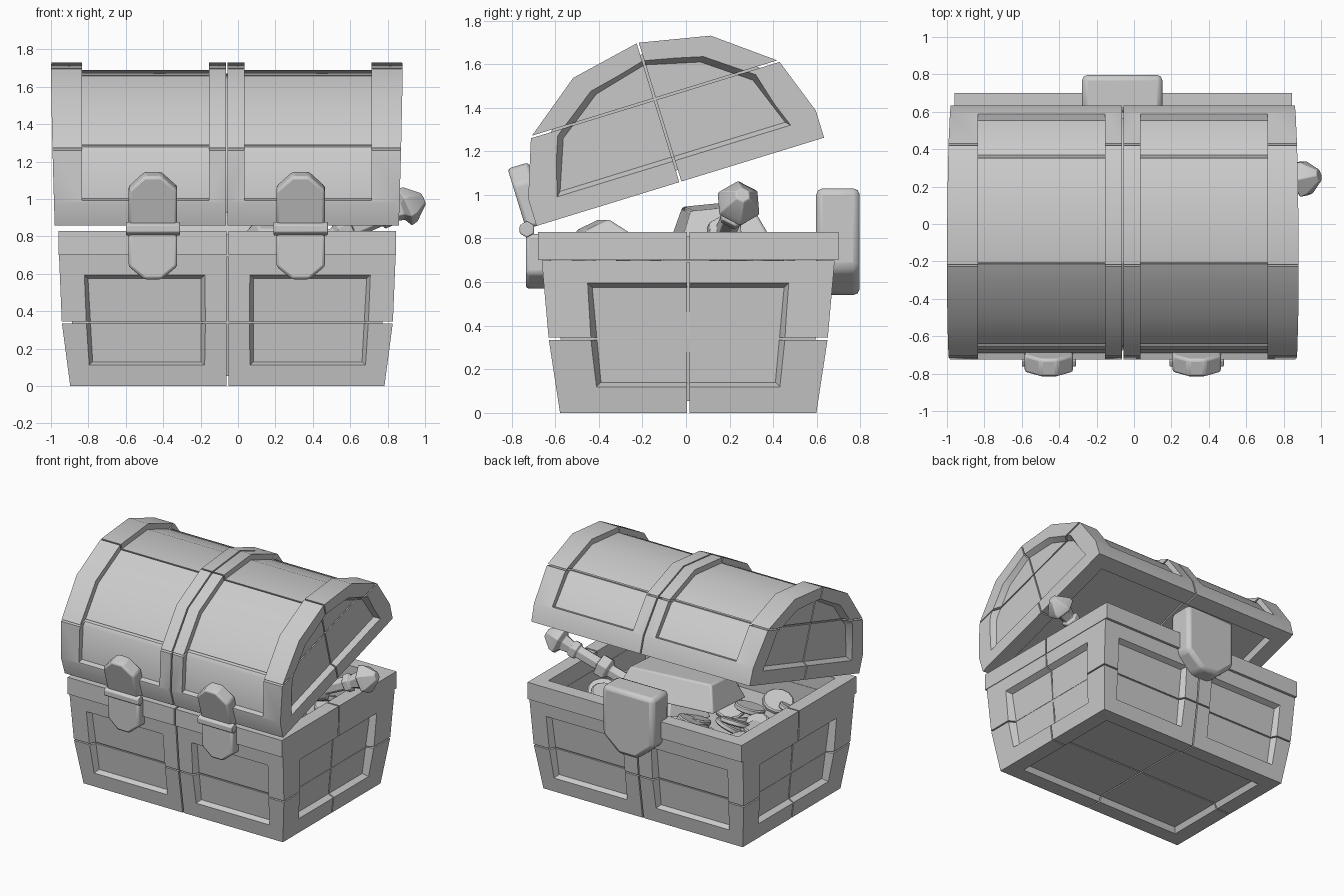
import bpy, bmesh, math, random
from mathutils import Vector

if "Cube" in bpy.data.objects:
    bpy.data.objects.remove(bpy.data.objects["Cube"])
random.seed(4)

grey = bpy.data.materials.new("plain_grey")
grey.use_nodes = True
grey.diffuse_color = (0.6, 0.6, 0.6, 1)
grey.node_tree.nodes["Principled BSDF"].inputs["Base Color"].default_value = (0.6, 0.6, 0.6, 1)


def loft(name, loops):
    """Closed solid through a list of point loops."""
    bm = bmesh.new()
    rings = [[bm.verts.new(p) for p in loop] for loop in loops]
    n = len(rings[0])
    for a, b in zip(rings, rings[1:]):
        for i in range(n):
            j = (i + 1) % n
            bm.faces.new((a[i], a[j], b[j], b[i]))
    bm.faces.new(rings[0])
    bm.faces.new(rings[-1])
    bmesh.ops.recalc_face_normals(bm, faces=bm.faces)
    mesh = bpy.data.meshes.new(name)
    bm.to_mesh(mesh)
    bm.free()
    mesh.materials.append(grey)
    ob = bpy.data.objects.new(name, mesh)
    bpy.context.collection.objects.link(ob)
    return ob


def rect(hx, hy, z):
    return [(-hx, -hy, z), (hx, -hy, z), (hx, hy, z), (-hx, hy, z)]


def box(name, hx, hy, z0, z1):
    return loft(name, [rect(hx, hy, z0), rect(hx, hy, z1)])


def activate(ob):
    bpy.ops.object.select_all(action="DESELECT")
    ob.select_set(True)
    bpy.context.view_layer.objects.active = ob


def cut(ob, cutter, keep=False):
    mod = ob.modifiers.new("cut", "BOOLEAN")
    mod.operation, mod.solver, mod.object = "DIFFERENCE", "EXACT", cutter
    activate(ob)
    bpy.ops.object.modifier_apply(modifier=mod.name)
    if not keep:
        bpy.data.objects.remove(cutter)


def seams(ob, core, slabs):
    """Shallow plank joints: thin slabs that stop at an inner core."""
    for hx, hy, z0, z1 in slabs:
        slab = box("joint_cutter", hx, hy, z0, z1)
        cut(slab, core, keep=True)
        cut(ob, slab)
    bpy.data.objects.remove(core)


def panel(ob, pts, place, depth=0.04):
    """Recess with sloping walls; place(a, b, offset) maps onto a face."""
    ca = (min(p[0] for p in pts) + max(p[0] for p in pts)) / 2
    cb = (min(p[1] for p in pts) + max(p[1] for p in pts)) / 2
    sign = lambda v: (v > 1e-4) - (v < -1e-4)
    loops = [[place(a + sign(a - ca) * g, b + sign(b - cb) * g, off) for a, b in pts]
             for off, g in ((-depth, 0), (0.04, 0.04))]
    cut(ob, loft("panel_cutter", loops))


def finish(ob, loc, rot=0.0, bevel=0.0, angle=30):
    ob.location = loc
    if rot:
        ob.rotation_euler.x = rot
    if bevel:
        mod = ob.modifiers.new("soft_edges", "BEVEL")
        mod.width, mod.segments = bevel, 2
    activate(ob)
    bpy.ops.object.shade_smooth_by_angle(angle=math.radians(angle))


GAP = 0.005
BASE = (-0.057, 0.01, 0)
LID = (-0.06, -0.026, 1.06)
TILT = math.radians(17.07)

# Chest body: tapered box with recessed panels and plank joints
sections = [(0.84, 0.588, 0), (0.885, 0.64, 0.34), (0.9, 0.672, 0.7)]
body = loft("chest_body", [rect(*s) for s in sections])
wide = lambda z: 0.845 + 0.08 * z
deep = lambda z: 0.595 + 0.115 * z
for s in (-1, 1):
    for m in (-1, 1):
        face = [(m * 0.14, 0.13), (m * 0.72, 0.13), (m * 0.745, 0.575), (m * 0.14, 0.575)]
        panel(body, face, lambda a, b, o: (a, s * (deep(b) + o), b))
    side = [(-0.4, 0.14), (0.4, 0.14), (0.44, 0.575), (-0.44, 0.575)]
    panel(body, side, lambda a, b, o: (s * (wide(b) + o), a, b))
floor = [(-0.7, -0.45), (0.7, -0.45), (0.7, 0.45), (-0.7, 0.45)]
panel(body, floor, lambda a, b, o: (a, b, -o))
core = loft("core", [rect(x - 0.055, y - 0.055, max(z, 0.055)) for x, y, z in sections])
seams(body, core, [(GAP, 2, -1, 0.69), (2, GAP, -1, 0.69), (2, 2, 0.335, 0.345)])
cut(body, box("cavity_cutter", 0.8, 0.585, 0.55, 1))
finish(body, BASE)

# Rim around the opening
rim = box("chest_rim", 0.9025, 0.69, 0.702, 0.83)
cut(rim, box("cavity_cutter", 0.8, 0.585, 0.5, 1))
seams(rim, box("core", 0.88, 0.67, 0.6, 0.81), [(GAP, 2, 0.6, 1), (2, GAP, 0.6, 1)])
finish(rim, BASE)


# Lid: faceted arch, built level and then tilted open
def arch(half, peak):
    return half + [(0, peak)] + [(-u, v) for u, v in reversed(half)]


def arch_solid(name, pts, width, slope=0.03):
    return loft(name, [[(s * (width + slope * v), u, v) for u, v in pts] for s in (-1, 1)])


lid = arch_solid("lid", arch([(-0.69, 0), (-0.69, 0.13), (-0.595, 0.397), (-0.33, 0.6)], 0.667), 0.92)
inner = arch([(-0.65, 0.14), (-0.56, 0.372), (-0.312, 0.562)], 0.627)
outer = arch([(-0.8, 0.14), (-0.72, 0.5), (-0.4, 0.75)], 0.82)
for s in (-1, 1):
    ring = inner + outer[::-1]
    cut(lid, loft("panel_cutter", [[(s * x, u, v) for u, v in ring] for x in (0.095, 0.775)]))
    end = arch([(-0.54, 0.12), (-0.455, 0.348), (-0.25, 0.498)], 0.561)
    panel(lid, end, lambda a, b, o: (s * (0.92 + 0.03 * b + o), a, b))
under = [(-0.78, -0.55), (0.78, -0.55), (0.78, 0.55), (-0.78, 0.55)]
panel(lid, under, lambda a, b, o: (a, b, -o))
core = arch_solid("core", arch([(-0.635, 0.055), (-0.635, 0.13), (-0.545, 0.36), (-0.3, 0.548)], 0.612), 0.865)
seams(lid, core, [(GAP, 2, -1, 1), (2, GAP, -1, 1), (2, 2, 0.392, 0.402)])
finish(lid, LID, TILT, angle=35)


# Hinges: pointed plates above and below a six-sided barrel
def plate(name, hx, square, corner, tip, y0, y1):
    pts = [(-hx, square), (hx, square), (hx, corner), (hx * 0.35, tip), (-hx * 0.35, tip), (-hx, corner)]
    return loft(name, [[(x, y, z) for x, z in pts] for y in (y0, y1)])


for side, x in (("right", -0.455), ("left", 0.335)):
    upper = plate(side + "_upper_hinge_plate", 0.13, 0, 0.21, 0.29, -0.74, -0.64)
    finish(upper, (x, LID[1], LID[2]), TILT, 0.015)
    lower = plate(side + "_lower_hinge_plate", 0.13, 0.82, 0.64, 0.57, -0.735, -0.62)
    finish(lower, (x, 0, 0), 0, 0.015)
    hexagon = [(0.038 * math.cos(i * math.pi / 3), 0.038 * math.sin(i * math.pi / 3)) for i in range(6)]
    barrel = loft(side + "_hinge_barrel", [[(e, b, a) for a, b in hexagon] for e in (-0.145, 0.145)])
    finish(barrel, (x, -0.73, 0.842), 0, 0.006)

# Shield-shaped clasp at the back
finish(plate("clasp", 0.215, 1.03, 0.66, 0.54, 0.597, 0.797), (-0.063, 0, 0), 0, 0.03)

# Sceptre leaning out over the left end
stations = [(0, 0.035), (0.075, 0.1), (0.11, 0.108), (0.135, 0.065), (0.2, 0.05), (0.21, 0.068),
            (0.25, 0.068), (0.26, 0.05), (0.42, 0.05), (0.43, 0.085), (0.5, 0.085), (0.52, 0.05), (0.85, 0.05)]
turn = [i * math.pi / 3 for i in range(6)]
sceptre = loft("sceptre", [[(r * math.cos(t), r * math.sin(t), d) for t in turn] for d, r in stations])
sceptre.rotation_euler = Vector((-0.4, -0.08, -0.17)).to_track_quat("Z", "X").to_euler()
finish(sceptre, (0.99, 0.26, 1.0), 0, 0.004)


# Treasure: tapered bars and loose coins
def bar(name, size, loc, rot):
    x, y, z = size
    ob = loft(name, [rect(x, y, -z), rect(x - 0.07, y - 0.08, z)])
    ob.rotation_euler = rot
    finish(ob, loc, 0, 0.012)


bar("large_bar", (0.4, 0.22, 0.09), (-0.06, 0.15, 0.86), (0.1, 0.03, 0.06))
bar("front_bar", (0.22, 0.14, 0.07), (0.25, -0.4, 0.8), (0.45, 0, 0.15))
bar("lower_bar", (0.3, 0.18, 0.1), (0.1, 0.1, 0.68), (0, 0.1, -0.4))

disc = [i * math.pi / 6 for i in range(12)]
for i in range(36):
    coin = loft(f"coin_{i + 1}", [[(r * math.cos(t), r * math.sin(t), z) for t in disc]
                                  for z, r in ((-0.02, 0.1), (-0.012, 0.11), (0.012, 0.11), (0.02, 0.1))])
    coin.rotation_euler = [random.uniform(-0.45, 0.45) for _ in range(3)]
    spot = (random.uniform(-0.72, 0.6), random.uniform(-0.43, 0.43), random.uniform(0.58, 0.72))
    finish(coin, spot)
bpy.ops.object.select_all(action="DESELECT")
